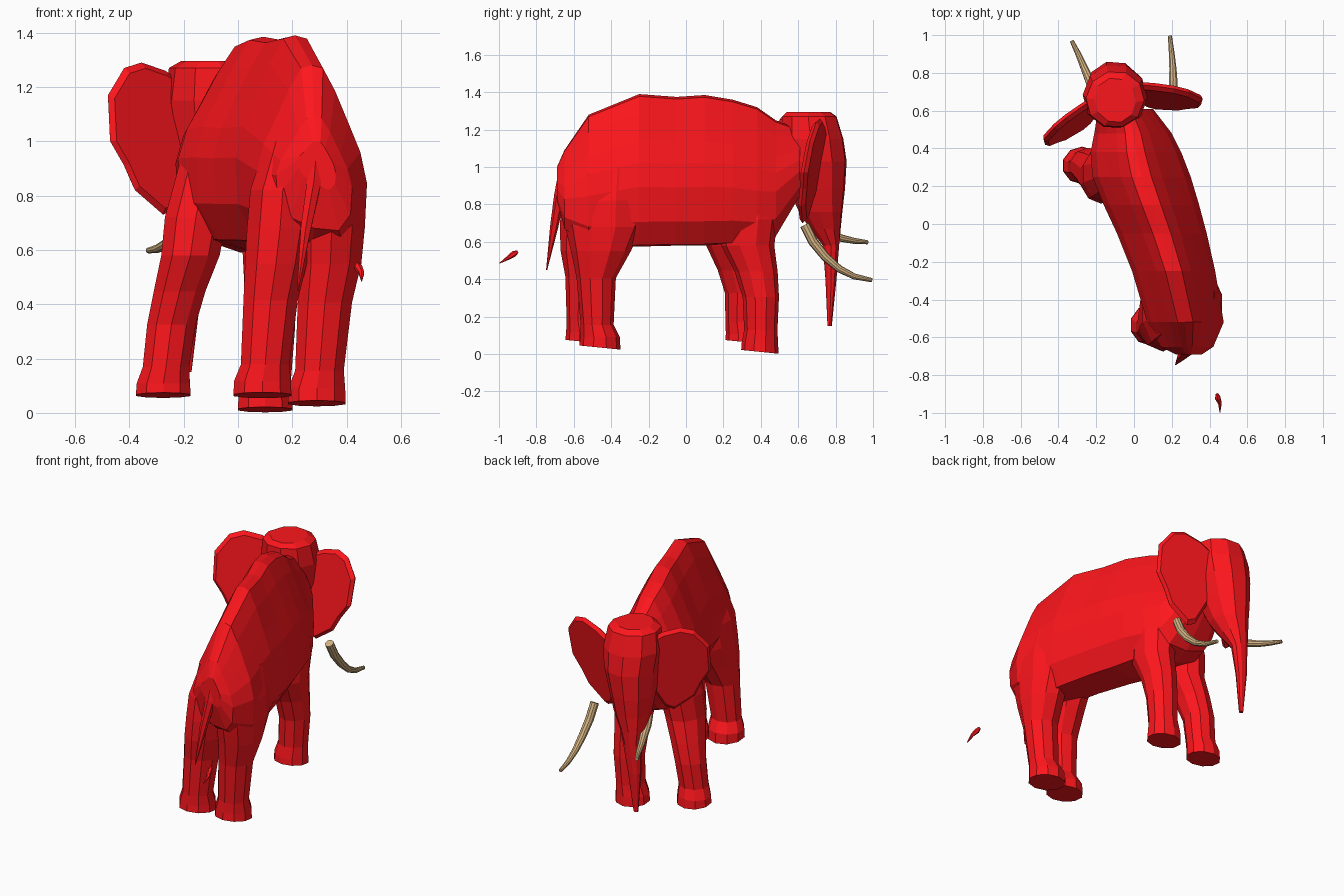
import bpy, bmesh
from math import sin, cos, pi, radians
from mathutils import Vector


def material(name, rgb):
    m = bpy.data.materials.new(name)
    m.diffuse_color = (*rgb, 1)
    return m


RED = material("red_hide", (0.98, 0.008, 0.012))
IVORY = material("ivory", (0.66, 0.45, 0.22))


def loft(name, rings, mat=RED):
    """Skin a list of equal-sized point rings and cap both ends."""
    bm = bmesh.new()
    vs = [[bm.verts.new(p) for p in r] for r in rings]
    n = len(vs[0])
    for a, b in zip(vs, vs[1:]):
        for i in range(n):
            j = (i + 1) % n
            bm.faces.new((a[i], a[j], b[j], b[i]))
    bm.faces.new(vs[0])
    bm.faces.new(vs[-1])
    bmesh.ops.recalc_face_normals(bm, faces=bm.faces)
    me = bpy.data.meshes.new(name)
    bm.to_mesh(me)
    bm.free()
    me.materials.append(mat)
    bpy.context.collection.objects.link(bpy.data.objects.new(name, me))


def flat_ring(cx, cy, z, rx, ry, n=10, turn=0.0, slope=0.0):
    """Horizontal oval ring, turned about z and optionally dipping forward."""
    pts = []
    for i in range(n):
        a = 2 * pi * (i + 0.5) / n
        x, y = rx * cos(a), ry * sin(a)
        pts.append((cx + x * cos(turn) - y * sin(turn),
                    cy + x * sin(turn) + y * cos(turn), z - slope * y))
    return pts


def horn(name, path, radii, mat, n=10):
    """Tapered tube along a few points."""
    path = [Vector(p) for p in path]
    rings = []
    for i, (p, r) in enumerate(zip(path, radii)):
        t = (path[min(i + 1, len(path) - 1)] - path[max(i - 1, 0)]).normalized()
        side = t.cross(Vector((1, 0, 0))).normalized()
        up = t.cross(side)
        rings.append([p + r * (cos(2 * pi * k / n) * side + sin(2 * pi * k / n) * up)
                      for k in range(n)])
    loft(name, rings, mat)


# Body: pear-shaped section swept from rump to neck
HALF = [(0.2, 0.985), (0.42, 0.87), (0.68, 0.7), (0.88, 0.57), (1, 0.42),
        (0.96, 0.2), (0.65, 0.04)]
SECTION = [(0, 1)] + HALF + [(0, 0)] + [(-u, t) for u, t in reversed(HALF)]
# y, left x, right x, top z, bottom z
BODY = [(-0.69, 0.22, 0.36, 1.0, 0.84), (-0.65, 0.14, 0.42, 1.09, 0.68),
        (-0.52, 0.07, 0.475, 1.28, 0.57), (-0.25, -0.01, 0.43, 1.39, 0.575),
        (-0.05, -0.09, 0.385, 1.375, 0.58), (0.1, -0.16, 0.345, 1.385, 0.58),
        (0.25, -0.22, 0.3, 1.36, 0.59), (0.38, -0.23, 0.25, 1.32, 0.59),
        (0.48, -0.21, 0.2, 1.25, 0.63), (0.61, -0.19, 0.1, 1.2, 0.86)]
loft("body", [[((l + r) / 2 + u * (r - l) / 2, y,
                b + t * (top - b) - 0.04 * u * (1 - t)) for u, t in SECTION]
              for y, l, r, top, b in BODY])

# Legs: shared height and radii per pair, own centre line, foot lifted off the ground
HIND = [(0, 0.112, 0.11), (0.06, 0.11, 0.106), (0.13, 0.094, 0.088), (0.4, 0.105, 0.105),
        (0.55, 0.12, 0.16), (0.68, 0.128, 0.205), (0.82, 0.126, 0.21), (1.0, 0.1, 0.18)]
FORE = [(0, 0.106, 0.1), (0.05, 0.103, 0.097), (0.12, 0.09, 0.089), (0.3, 0.094, 0.097),
        (0.44, 0.1, 0.115), (0.58, 0.113, 0.142), (0.72, 0.12, 0.15), (0.92, 0.105, 0.13)]


def leg(name, profile, lift, centres):
    rings = []
    for i, ((h, rx, ry), (x, y)) in enumerate(zip(profile, centres)):
        z = h + lift * max(0, 1 - h / 0.5)
        rings.append(flat_ring(x, y, z, rx, ry, slope=0 if i else 0.1))
    loft(name, rings)


leg("hind_leg_right", HIND, 0.035, [(0.29, -0.46), (0.29, -0.46), (0.3, -0.475), (0.32, -0.48),
                                    (0.34, -0.455), (0.345, -0.44), (0.345, -0.44), (0.33, -0.42)])
leg("hind_leg_left", HIND, 0.065, [(0.09, -0.535), (0.09, -0.535), (0.1, -0.55), (0.12, -0.54),
                                   (0.14, -0.51), (0.155, -0.47), (0.165, -0.455), (0.2, -0.44)])
leg("front_leg_right", FORE, 0.012, [(0.1, 0.395), (0.1, 0.395), (0.11, 0.4), (0.12, 0.4),
                                     (0.12, 0.375), (0.125, 0.33), (0.13, 0.34), (0.12, 0.34)])
leg("front_leg_left", FORE, 0.065, [(-0.275, 0.31), (-0.275, 0.31), (-0.265, 0.3), (-0.245, 0.305),
                                    (-0.215, 0.285), (-0.175, 0.25), (-0.155, 0.265), (-0.115, 0.28)])

# Head flowing down into the trunk: centre x, centre y, z, half width, half depth
HEAD = [(-0.1, 0.655, 1.295, 0.11, 0.12), (-0.1, 0.66, 1.27, 0.155, 0.15),
        (-0.1, 0.675, 1.15, 0.172, 0.172), (-0.1, 0.69, 1.03, 0.16, 0.175),
        (-0.115, 0.7, 0.88, 0.135, 0.155), (-0.13, 0.72, 0.76, 0.11, 0.12),
        (-0.15, 0.745, 0.67, 0.08, 0.085), (-0.165, 0.775, 0.58, 0.056, 0.045),
        (-0.18, 0.775, 0.4, 0.04, 0.03), (-0.185, 0.768, 0.15, 0.014, 0.012)]
loft("head_and_trunk", [flat_ring(*r, turn=radians(15)) for r in HEAD])

# Ears: flat outline of outward distance and height, swept out from the head
EAR = [(-0.05, 1.2), (0.06, 1.26), (0.17, 1.29), (0.25, 1.27), (0.325, 1.17),
       (0.315, 1.0), (0.25, 0.91), (0.2, 0.82), (0.07, 0.73), (0.02, 0.75), (-0.05, 0.9)]


def ear(name, root, direction, lift=0.0):
    d = Vector((*direction, 0)).normalized()
    nrm = Vector((-d.y, d.x, 0))
    loops = []
    for off, grow in ((-0.02, 0.92), (0, 1.0), (0.02, 0.92)):
        loop = []
        for s, z in EAR:
            s2, z2 = 0.13 + (s - 0.13) * grow, 1.02 + (z - 1.02) * grow
            loop.append(Vector((*root, z2 + lift)) + d * s2 + nrm * off
                        + Vector((0, 0.2 * (z2 - 1.0), 0)))
        loops.append(loop)
    loft(name, loops)


ear("ear_left", (-0.22, 0.61), (-0.25, -0.19))
ear("ear_right", (0.045, 0.69), (0.31, -0.06), -0.03)

# Tusks
TUSK_R = (0.026, 0.026, 0.024, 0.02, 0.016, 0.011)
horn("tusk_right", [(0.2, 0.635, 0.69), (0.205, 0.68, 0.6), (0.208, 0.745, 0.52),
                    (0.206, 0.82, 0.455), (0.2, 0.9, 0.415), (0.19, 0.995, 0.395)], TUSK_R, IVORY)
horn("tusk_left", [(-0.2, 0.66, 0.73), (-0.215, 0.7, 0.68), (-0.235, 0.76, 0.645),
                   (-0.265, 0.83, 0.62), (-0.295, 0.9, 0.605), (-0.33, 0.97, 0.598)], TUSK_R, IVORY)

# Tail and its separate tuft
horn("tail", [(0.29, -0.65, 0.98), (0.28, -0.675, 0.85), (0.25, -0.705, 0.68),
              (0.22, -0.745, 0.45)], (0.03, 0.03, 0.022, 0.003), RED, 6)
horn("tail_tuft", [(0.44, -0.9, 0.548), (0.443, -0.92, 0.536), (0.455, -0.95, 0.515),
                   (0.455, -0.998, 0.485)], (0.008, 0.016, 0.011, 0.002), RED, 6)
